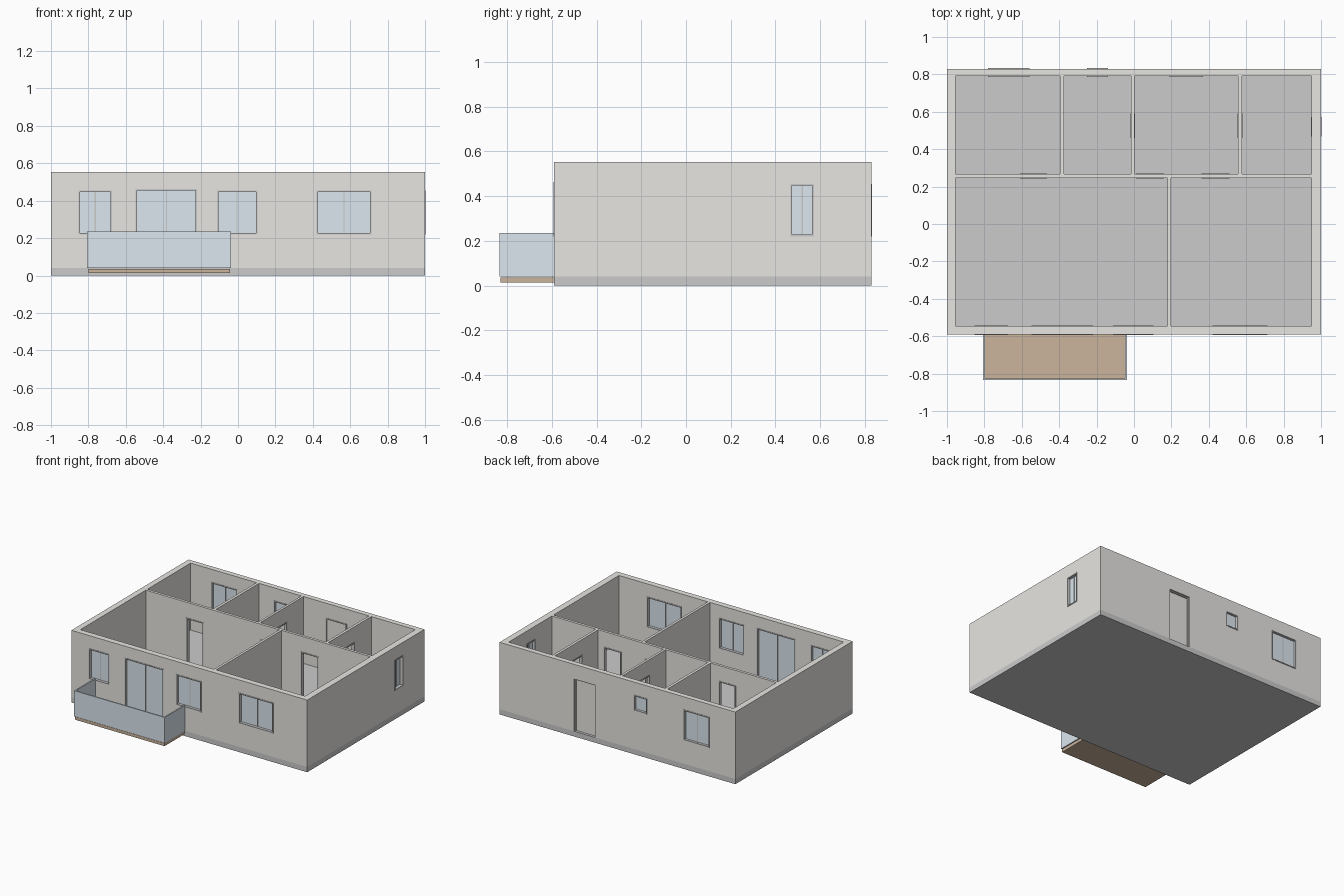
import bpy, bmesh
from mathutils import Matrix, Vector

if "Cube" in bpy.data.objects:
    bpy.data.objects.remove(bpy.data.objects["Cube"])

def mat(name, rgb, a=1.0):
    m = bpy.data.materials.new(name)
    m.diffuse_color = (*rgb, a)
    m.use_nodes = True
    m.node_tree.nodes["Principled BSDF"].inputs["Base Color"].default_value = m.diffuse_color
    return m

WALL = mat("plaster", (0.80, 0.79, 0.76))
PLINTH = mat("concrete", (0.60, 0.60, 0.62))
GLASS = mat("glass", (0.72, 0.80, 0.87))
FRAME = mat("frame_grey", (0.62, 0.62, 0.62))
WOOD = mat("deck", (0.60, 0.46, 0.34))

def boxes(name, items, material=None):
    """One object from a list of (x0, x1, y0, y1, z0, z1) boxes."""
    bm = bmesh.new()
    for x0, x1, y0, y1, z0, z1 in items:
        c = Vector(((x0 + x1) / 2, (y0 + y1) / 2, (z0 + z1) / 2))
        s = Matrix.Diagonal((x1 - x0, y1 - y0, z1 - z0, 1))
        bmesh.ops.create_cube(bm, size=1, matrix=Matrix.Translation(c) @ s)
    me = bpy.data.meshes.new(name)
    bm.to_mesh(me)
    bm.free()
    ob = bpy.data.objects.new(name, me)
    bpy.context.collection.objects.link(ob)
    if material:
        me.materials.append(material)
    return ob

FLOOR, TOP = 0.04, 0.553
F0, F1 = -0.59, -0.545      # front wall faces
B0, B1 = 0.79, 0.83         # back wall faces
M0, M1 = 0.247, 0.268       # middle wall faces

# openings: name, axis the wall runs along, wall faces, span, heights, kind
OPENINGS = [
    ("front_window_left", "x", F0, F1, -0.852, -0.675, 0.22, 0.455, "window"),
    ("balcony_door", "x", F0, F1, -0.547, -0.218, FLOOR, 0.463, "window"),
    ("front_window_middle", "x", F0, F1, -0.112, 0.103, 0.22, 0.455, "window"),
    ("front_window_right", "x", F0, F1, 0.42, 0.713, 0.22, 0.455, "window"),
    ("back_window", "x", B0, B1, -0.78, -0.56, 0.22, 0.455, "window"),
    ("small_back_window", "x", B0, B1, -0.25, -0.14, 0.335, 0.455, "pane"),
    ("side_window", "y", 0.95, 1.0, 0.467, 0.572, 0.22, 0.455, "window"),
    ("entrance_door", "x", B0, B1, 0.19, 0.37, FLOOR, 0.44, "door"),
    ("bedroom_doorway", "x", M0, M1, -0.61, -0.465, FLOOR, 0.435, "open"),
    ("living_doorway", "x", M0, M1, 0.01, 0.16, FLOOR, 0.435, "open"),
    ("right_room_doorway", "x", M0, M1, 0.36, 0.51, FLOOR, 0.435, "open"),
    ("bath_doorway", "y", -0.016, 0.002, 0.46, 0.59, FLOOR, 0.435, "open"),
    ("small_room_doorway", "y", 0.557, 0.577, 0.46, 0.59, FLOOR, 0.435, "open"),
]

def place(axis, u0, u1, d0, d1, z0, z1):
    return (u0, u1, d0, d1, z0, z1) if axis == "x" else (d0, d1, u0, u1, z0, z1)

# foundation slab
boxes("plinth", [(-1, 1, F0, B1, 0, FLOOR)], PLINTH)

# walls: solid block minus the six rooms, minus the openings
walls = boxes("walls", [(-1, 1, F0, B1, FLOOR, TOP)], WALL)
back_x = [(-0.955, -0.396), (-0.375, -0.016), (0.002, 0.557), (0.577, 0.95)]
front_x = [(-0.955, 0.178), (0.197, 0.95)]
rooms = [(a, b, M1, B0, 0, 0.7) for a, b in back_x]
rooms += [(a, b, F1, M0, 0, 0.7) for a, b in front_x]
holes = []
for n, ax, d0, d1, u0, u1, z0, z1, kind in OPENINGS:
    holes.append(place(ax, u0, u1, d0 - 0.008, d1 + 0.008, z0 if z0 > FLOOR else 0.01, z1))
for label, items in (("room_cutter", rooms), ("opening_cutter", holes)):
    cutter = boxes(label, items)
    cutter.hide_render = True
    mod = walls.modifiers.new(label, "BOOLEAN")
    mod.operation, mod.solver, mod.object = "DIFFERENCE", "EXACT", cutter
    bpy.context.view_layer.objects.active = walls
    bpy.ops.object.modifier_apply(modifier=label)
    bpy.data.objects.remove(cutter)

# frames, panes and door leaf
for n, ax, d0, d1, u0, u1, z0, z1, kind in OPENINGS:
    w, e = 0.008, 0.003
    a, b = d0 - e, d1 + e
    if kind == "door":
        b = d1 - 0.012
    bars = [(u0, u0 + w, z0, z1), (u1 - w, u1, z0, z1), (u0 + w, u1 - w, z1 - w, z1)]
    if kind in ("window", "pane"):
        bars.append((u0 + w, u1 - w, z0, z0 + w))
    parts = [place(ax, p, q, a, b, r, s) for p, q, r, s in bars]
    mid = (d0 + d1) / 2
    if kind == "window":
        c = (u0 + u1) / 2
        parts.append(place(ax, c - 0.003, c + 0.003, mid - 0.008, mid + 0.008, z0 + w, z1 - w))
    boxes(n + "_frame", parts, FRAME)
    if kind in ("window", "pane"):
        boxes(n + "_glass", [place(ax, u0 + w, u1 - w, mid - 0.004, mid + 0.004, z0 + w, z1 - w)], GLASS)
    elif kind == "door":
        boxes(n + "_leaf", [place(ax, u0 + w, u1 - w, d0 + 0.005, d0 + 0.02, z0, z1 - w)], WALL)

# balcony deck and glass parapet
boxes("balcony_deck", [(-0.80, -0.042, -0.83, F0, 0.013, 0.036)], WOOD)
g = (FLOOR, 0.236)
boxes("balcony_parapet", [
    (-0.806, -0.037, -0.835, -0.825, *g),
    (-0.806, -0.796, -0.825, F0, *g),
    (-0.047, -0.037, -0.825, F0, *g)], GLASS)
